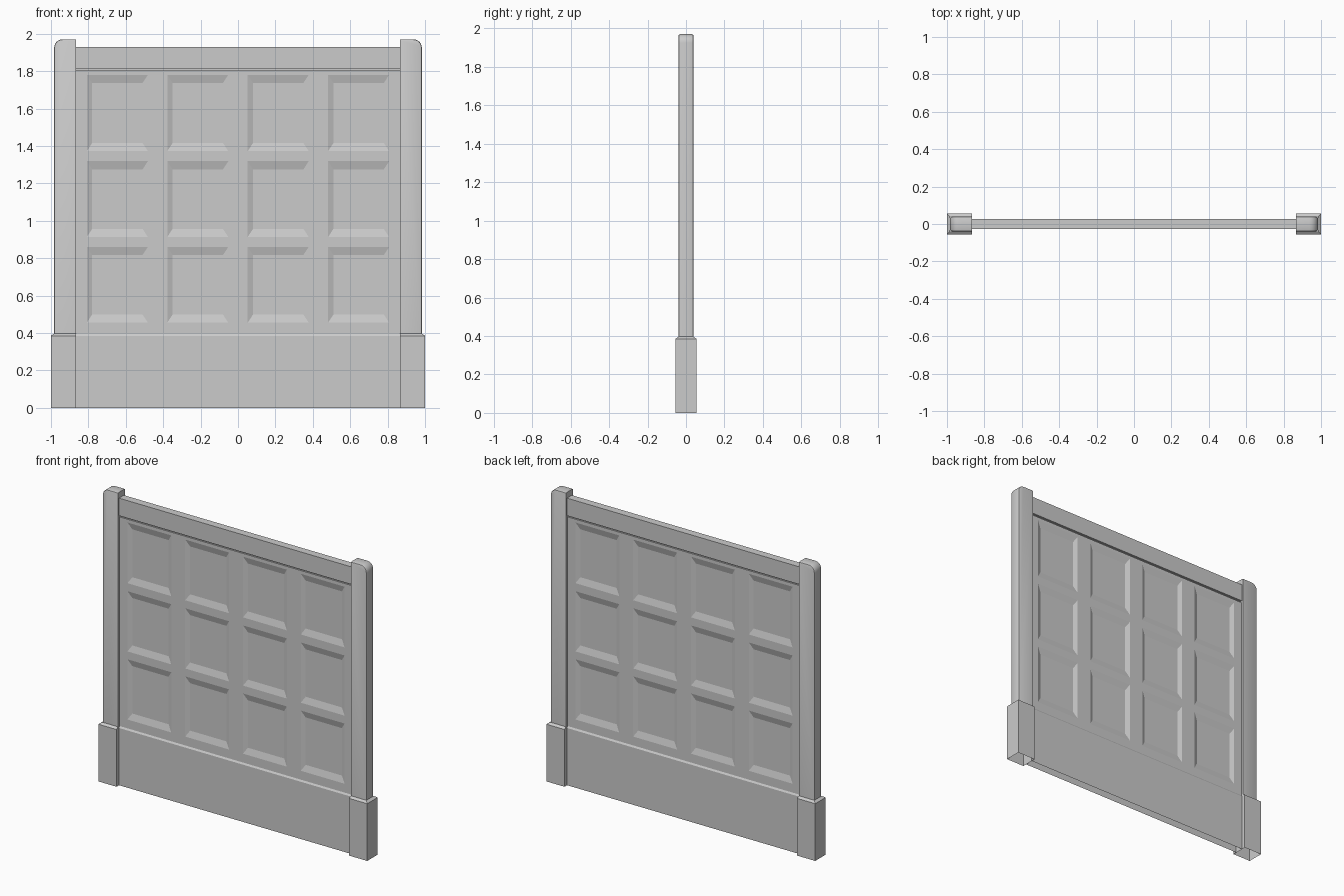
import bpy, bmesh, math

if "Cube" in bpy.data.objects:
    bpy.data.objects.remove(bpy.data.objects["Cube"])


def finish(name, bm, smooth=False):
    bmesh.ops.remove_doubles(bm, verts=bm.verts, dist=0.0001)
    bmesh.ops.recalc_face_normals(bm, faces=bm.faces)
    me = bpy.data.meshes.new(name)
    bm.to_mesh(me)
    bm.free()
    ob = bpy.data.objects.new(name, me)
    bpy.context.collection.objects.link(ob)
    if smooth:
        bpy.ops.object.select_all(action='DESELECT')
        bpy.context.view_layer.objects.active = ob
        ob.select_set(True)
        bpy.ops.object.shade_smooth_by_angle(angle=math.radians(35))
    return ob


def loft(name, rings, cap_bottom=False, cap_top=True):
    """Stack of rectangles (x0, x1, half depth, z)."""
    bm = bmesh.new()
    loops = [[bm.verts.new(p) for p in ((x0, -d, z), (x1, -d, z), (x1, d, z), (x0, d, z))]
             for x0, x1, d, z in rings]
    for a, b in zip(loops, loops[1:]):
        for i in range(4):
            j = (i + 1) % 4
            bm.faces.new((a[i], a[j], b[j], b[i]))
    if cap_bottom:
        bm.faces.new(loops[0])
    if cap_top:
        bm.faces.new(loops[-1])
    return finish(name, bm)


def post(name, s):
    # side outline with the outer top corner rounded, softened edges
    r, inner, outer, top = 0.045, 0.867, 0.983, 1.97
    pts = [(inner, 0.385), (outer, 0.385)]
    for i in range(7):
        a = math.radians(15 * i)
        pts.append((outer - r + r * math.cos(a), top - r + r * math.sin(a)))
    pts.append((inner, top))
    bm = bmesh.new()
    f = bm.faces.new([bm.verts.new((s * x, -0.039, z)) for x, z in pts])
    ext = bmesh.ops.extrude_face_region(bm, geom=[f])
    for v in ext['geom']:
        if isinstance(v, bmesh.types.BMVert):
            v.co.y = 0.039
    bmesh.ops.recalc_face_normals(bm, faces=bm.faces)
    # soften only the outer and top silhouette edges
    edges = [e for e in bm.edges
             if abs(e.verts[0].co.y - e.verts[1].co.y) < 1e-5
             and max(v.co.z for v in e.verts) > 1
             and max(abs(v.co.x) for v in e.verts) > inner + 0.01]
    bmesh.ops.bevel(bm, geom=edges, offset=0.008, segments=2, profile=0.5, affect='EDGES')
    # open underside
    low = [f for f in bm.faces if all(v.co.z < 0.386 for v in f.verts)]
    bmesh.ops.delete(bm, geom=low, context='FACES')
    finish(name, bm, True)


# posts and their hollow feet
for side, s in (("left", -1), ("right", 1)):
    post(side + "_post", s)
    loft(side + "_post_foot", [
        (s * 0.866, s * 1.0, 0.055, 0),
        (s * 0.866, s * 1.0, 0.055, 0.385),
        (s * 0.867, s * 0.983, 0.039, 0.397)], cap_top=False)

# base board, top rail and the shadow gap below the rail
W = 0.868
loft("base_board", [(-W, W, 0.028, 0), (-W, W, 0.028, 0.385), (-W, W, 0.02, 0.397)],
     cap_top=False)
loft("top_rail", [(-W, W, 0.026, 1.812), (-W, W, 0.026, 1.93)], cap_bottom=True)
loft("rail_gap", [(-W, W, 0.012, 1.798), (-W, W, 0.012, 1.814)], cap_top=False)

# panel sheet with sunken coffers on both faces
xs = [-W]
for c in (-0.645, -0.215, 0.215, 0.645):
    xs += [c - 0.163, c + 0.163]
xs.append(W)
zs = [0.39, 0.455, 0.86, 0.913, 1.318, 1.372, 1.78, 1.802]
FACE, DEEP, BX, BZ = 0.021, 0.009, 0.028, 0.043

bm = bmesh.new()
for s in (-1, 1):
    for i, (x0, x1) in enumerate(zip(xs, xs[1:])):
        for k, (z0, z1) in enumerate(zip(zs, zs[1:])):
            out = [bm.verts.new((x, s * FACE, z))
                   for x, z in ((x0, z0), (x1, z0), (x1, z1), (x0, z1))]
            if i % 2 and k % 2:
                inn = [bm.verts.new((x, s * DEEP, z)) for x, z in
                       ((x0 + BX, z0 + BZ), (x1 - BX, z0 + BZ),
                        (x1 - BX, z1 - BZ), (x0 + BX, z1 - BZ))]
                for j in range(4):
                    n = (j + 1) % 4
                    bm.faces.new((out[j], out[n], inn[n], inn[j]))
                bm.faces.new(inn)
            else:
                bm.faces.new(out)
# close the top edge of the sheet
for x0, x1 in zip(xs, xs[1:]):
    bm.faces.new([bm.verts.new(p) for p in (
        (x0, -FACE, zs[-1]), (x1, -FACE, zs[-1]), (x1, FACE, zs[-1]), (x0, FACE, zs[-1]))])
finish("coffered_panel", bm)
